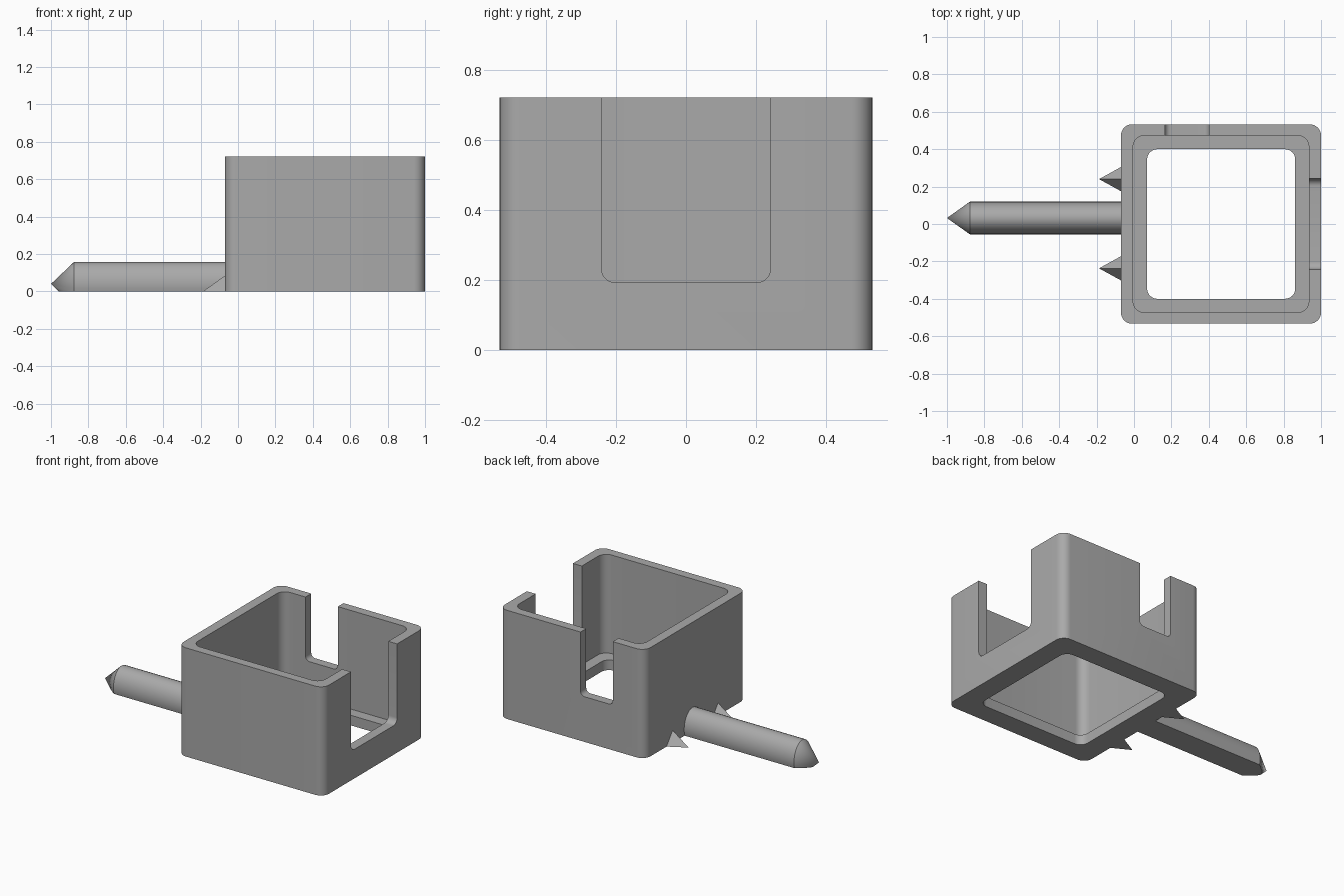
import bpy, bmesh, math
from mathutils import Vector

if "Cube" in bpy.data.objects:
    bpy.data.objects.remove(bpy.data.objects["Cube"])

grey = bpy.data.materials.new("plain grey")
grey.diffuse_color = (0.4, 0.4, 0.4, 1)
grey.use_nodes = True
grey.node_tree.nodes["Principled BSDF"].inputs["Base Color"].default_value = grey.diffuse_color


def make(name, bm, smooth=True):
    bmesh.ops.recalc_face_normals(bm, faces=bm.faces[:])
    me = bpy.data.meshes.new(name)
    bm.to_mesh(me)
    bm.free()
    me.materials.append(grey)
    ob = bpy.data.objects.new(name, me)
    bpy.context.collection.objects.link(ob)
    if smooth:
        bpy.ops.object.select_all(action='DESELECT')
        ob.select_set(True)
        bpy.context.view_layer.objects.active = ob
        bpy.ops.object.shade_smooth_by_angle(angle=math.radians(30))
    return ob


def rounded_prism(name, u, v, w, r, place=lambda u, v, w: (u, v, w), smooth=False):
    """Rounded rectangle over ranges u and v, extruded over range w."""
    bm = bmesh.new()
    pts = []
    corners = [(u[1] - r, v[1] - r), (u[0] + r, v[1] - r),
               (u[0] + r, v[0] + r), (u[1] - r, v[0] + r)]
    for i, (cu, cv) in enumerate(corners):
        for k in range(9):
            a = math.pi / 2 * (i + k / 8)
            pts.append((cu + r * math.cos(a), cv + r * math.sin(a)))
    face = bm.faces.new([bm.verts.new(place(a, b, w[0])) for a, b in pts])
    ext = bmesh.ops.extrude_face_region(bm, geom=[face])
    shift = Vector(place(0, 0, w[1])) - Vector(place(0, 0, w[0]))
    bmesh.ops.translate(bm, vec=shift,
                        verts=[g for g in ext["geom"] if isinstance(g, bmesh.types.BMVert)])
    return make(name, bm, smooth)


# Open box: cavity, floor opening, and notches in the right and back walls
box = rounded_prism("box", (-0.07, 1.0), (-0.533, 0.533), (0, 0.722), 0.06)
cutters = [
    rounded_prism("cavity_cutter", (-0.005, 0.935), (-0.473, 0.473), (0.067, 1.0), 0.06),
    rounded_prism("floor_cutter", (0.07, 0.862), (-0.4, 0.4), (-0.1, 0.2), 0.055),
    rounded_prism("right_notch_cutter", (-0.242, 0.242), (0.193, 1.0), (0.85, 1.1), 0.04,
                  lambda u, v, w: (w, u, v)),
    rounded_prism("back_notch_cutter", (0.165, 0.402), (0.3, 1.0), (0.4, 0.65), 0.03,
                  lambda u, v, w: (u, w, v)),
]
for c in cutters:
    m = box.modifiers.new(c.name, 'BOOLEAN')
    m.operation, m.solver, m.object = 'DIFFERENCE', 'EXACT', c
bpy.context.view_layer.update()
cut = bpy.data.meshes.new_from_object(box.evaluated_get(bpy.context.evaluated_depsgraph_get()))
box.modifiers.clear()
box.data = cut
for c in cutters:
    bpy.data.objects.remove(c)
bpy.ops.object.select_all(action='DESELECT')
box.select_set(True)
bpy.context.view_layer.objects.active = box
bpy.ops.object.shade_smooth_by_angle(angle=math.radians(30))

# Pointed oval rod with a flat underside
bm = bmesh.new()
N = 32
rings = [[bm.verts.new((x, 0.032 + 0.0875 * math.cos(2 * math.pi * i / N),
                        0.04 + 0.117 * math.sin(2 * math.pi * i / N))) for i in range(N)]
         for x in (-0.06, -0.877)]
tip = bm.verts.new((-1, 0.032, 0.04))
bm.faces.new(rings[0])
for i in range(N):
    j = (i + 1) % N
    bm.faces.new((rings[0][i], rings[0][j], rings[1][j], rings[1][i]))
    bm.faces.new((rings[1][i], rings[1][j], tip))
res = bmesh.ops.bisect_plane(bm, geom=bm.verts[:] + bm.edges[:] + bm.faces[:],
                             plane_co=(0, 0, 0), plane_no=(0, 0, 1), clear_inner=True)
bmesh.ops.holes_fill(bm, edges=[e for e in bm.edges if e.is_boundary])
make("rod", bm)

# Small three-sided spikes either side of the rod
for name, y in (("back_spike", 0.24), ("front_spike", -0.237)):
    bm = bmesh.new()
    v = [bm.verts.new(p) for p in ((-0.187, y, 0), (-0.069, y - 0.065, 0),
                                   (-0.069, y + 0.065, 0), (-0.069, y, 0.085))]
    for f in ((0, 1, 2), (0, 1, 3), (0, 2, 3), (1, 2, 3)):
        bm.faces.new([v[i] for i in f])
    make(name, bm, False)
